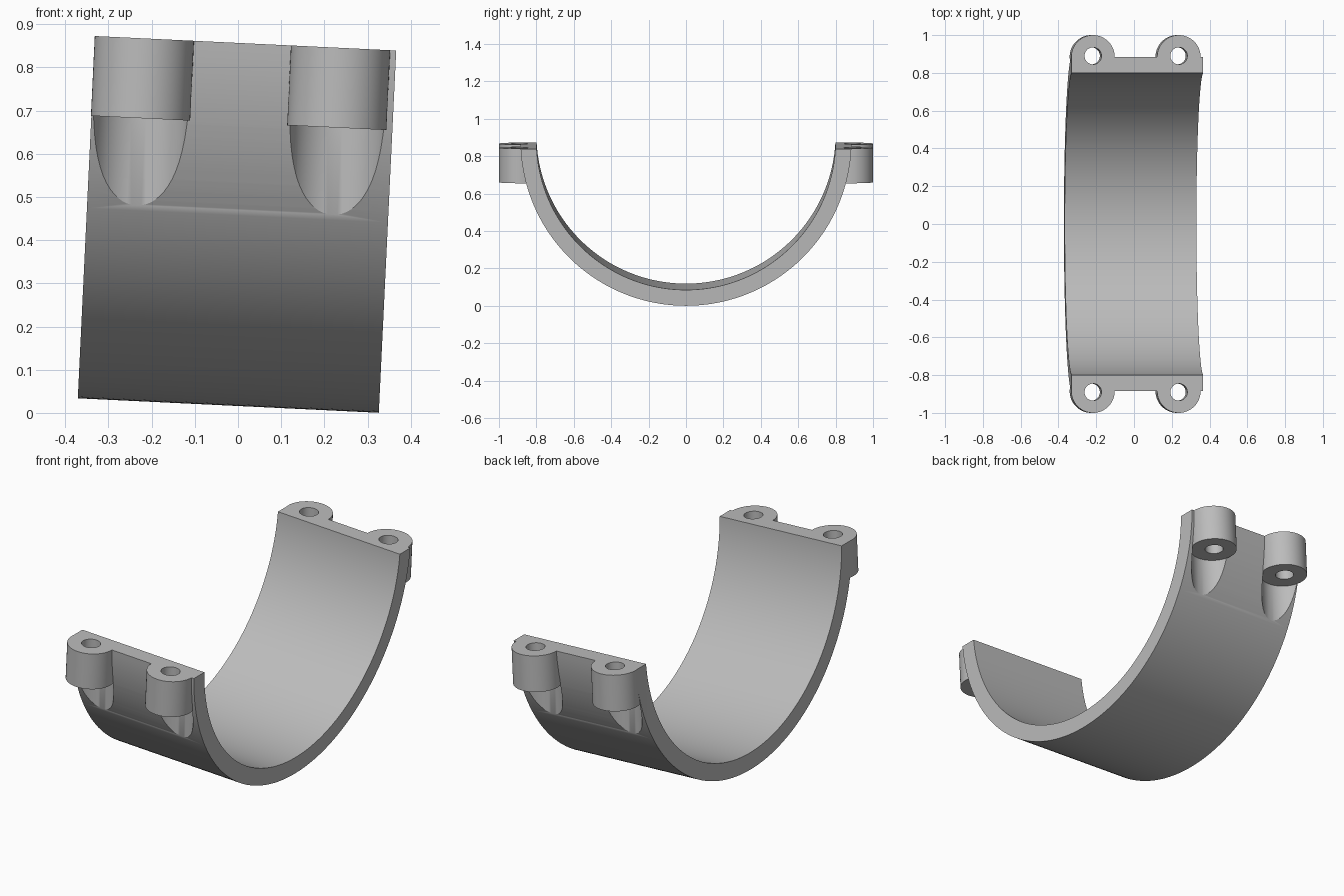
import bpy
import bmesh
import math
from mathutils import Matrix

cube = bpy.data.objects.get("Cube")
if cube:
    bpy.data.objects.remove(cube, do_unlink=True)

OUTER, BORE, HALF_WIDTH = 0.885, 0.8, 0.349
TOP = -0.045                 # split plane, just below the bore axis
BOSS_BOTTOM = TOP - 0.185
BOSS_Y, BOSS_R = 0.885, 0.115
HOLE_Y, HOLE_R = 0.89, 0.045

grey = bpy.data.materials.new("light_grey")
grey.use_nodes = True
grey.diffuse_color = (0.5, 0.5, 0.5, 1)
grey.node_tree.nodes["Principled BSDF"].inputs["Base Color"].default_value = (0.5, 0.5, 0.5, 1)


def make_object(name, bm):
    bmesh.ops.recalc_face_normals(bm, faces=bm.faces)
    mesh = bpy.data.meshes.new(name)
    bm.to_mesh(mesh)
    bm.free()
    mesh.materials.append(grey)
    obj = bpy.data.objects.new(name, mesh)
    bpy.context.collection.objects.link(obj)
    return obj


def cylinder(name, radius, length, matrix, segments=64):
    bm = bmesh.new()
    bmesh.ops.create_cone(bm, cap_ends=True, segments=segments, radius1=radius,
                          radius2=radius, depth=length, matrix=matrix)
    return make_object(name, bm)


def upright(name, radius, x, y, low, high):
    return cylinder(name, radius, high - low,
                    Matrix.Translation((x, y, (low + high) / 2)))


def combine(target, tool, operation):
    tool.hide_render = True
    mod = target.modifiers.new(operation.lower(), "BOOLEAN")
    mod.operation, mod.solver, mod.object = operation, "EXACT", tool
    bpy.context.view_layer.objects.active = target
    bpy.ops.object.modifier_apply(modifier=mod.name)
    bpy.data.objects.remove(tool, do_unlink=True)


# Solid half round, extruded along its width
bm = bmesh.new()
start = math.asin(TOP / OUTER)
steps = 96
sweep = math.pi + 2 * start
verts = []
for i in range(steps + 1):
    a = start - sweep * i / steps
    verts.append(bm.verts.new((-HALF_WIDTH, OUTER * math.cos(a), OUTER * math.sin(a))))
face = bm.faces.new(verts)
extruded = bmesh.ops.extrude_face_region(bm, geom=[face])["geom"]
bmesh.ops.translate(bm, vec=(2 * HALF_WIDTH, 0, 0),
                    verts=[v for v in extruded if isinstance(v, bmesh.types.BMVert)])
clamp = make_object("half_clamp", bm)

# Bolt clearance scallops below each boss, then the bosses themselves
places = [(x, side) for x in (-0.235, 0.22) for side in (-1, 1)]
for x, side in places:
    combine(clamp, upright("scallop_cutter", BOSS_R - 0.002, x, side * BOSS_Y,
                           -1, BOSS_BOTTOM + 0.01), "DIFFERENCE")
for x, side in places:
    combine(clamp, upright("bolt_boss", BOSS_R, x, side * BOSS_Y,
                           BOSS_BOTTOM, TOP), "UNION")

# Main bore, which also trims the bosses on the inside
combine(clamp, cylinder("bore_cutter", BORE, 2, Matrix.Rotation(math.pi / 2, 4, "Y"), 192),
        "DIFFERENCE")

# Bolt holes
for x, side in places:
    combine(clamp, upright("hole_cutter", HOLE_R, x, side * HOLE_Y,
                           BOSS_BOTTOM - 0.05, 0.1), "DIFFERENCE")

# Slight tilt, and rest on the ground
clamp.data.transform(Matrix.Translation((0.02, 0, 0.901))
                     @ Matrix.Rotation(math.radians(2.75), 4, "Y"))
bpy.ops.object.select_all(action="DESELECT")
clamp.select_set(True)
bpy.context.view_layer.objects.active = clamp
bpy.ops.object.shade_smooth_by_angle(angle=math.radians(30))
